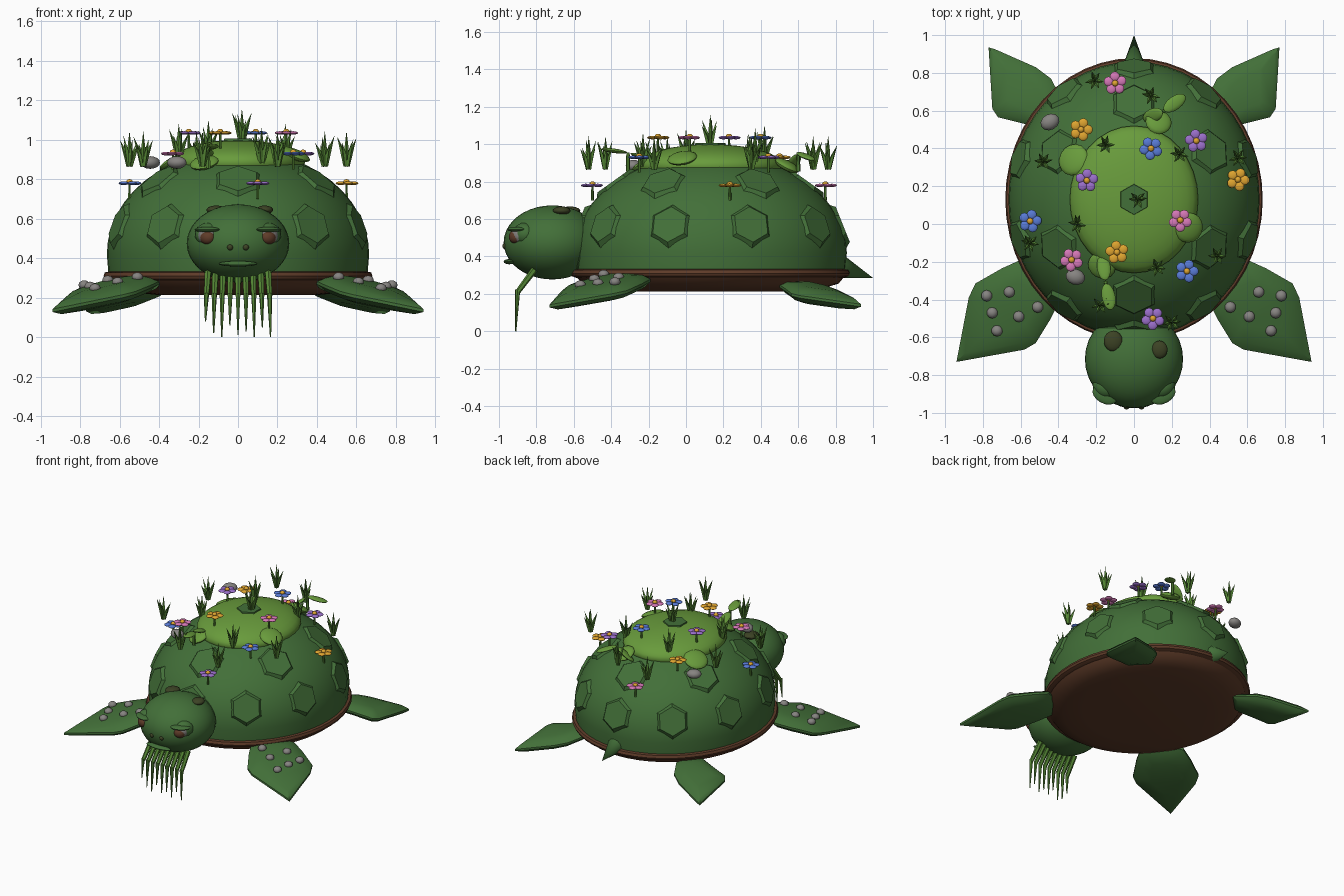
import bpy, bmesh, math, random
from mathutils import Vector, Matrix

random.seed(4)
if "Cube" in bpy.data.objects:
    bpy.data.objects.remove(bpy.data.objects["Cube"])


def material(name, *rgb):
    m = bpy.data.materials.new(name)
    m.use_nodes = True
    m.diffuse_color = (*rgb, 1)
    m.node_tree.nodes["Principled BSDF"].inputs["Base Color"].default_value = (*rgb, 1)
    return m


green = material("shell green", .055, .16, .04)
moss = material("moss green", .14, .33, .045)
grass = material("grass green", .09, .24, .035)
brown = material("earth brown", .115, .045, .022)
stone = material("stone grey", .24, .23, .22)
olive = material("dark olive", .045, .055, .018)
yellow = material("petal yellow", .75, .38, .03)
pink = material("petal pink", .68, .19, .48)
blue = material("petal blue", .1, .2, .68)
purple = material("petal purple", .33, .16, .6)


class Part:
    """Collects shapes in one mesh, each with its own material."""
    def __init__(self, name):
        self.name, self.bm, self.mats = name, bmesh.new(), []

    def paint(self, mat, old):
        if mat not in self.mats:
            self.mats.append(mat)
        for f in self.bm.faces:
            if f not in old:
                f.material_index = self.mats.index(mat)

    def ball(self, mat, loc, size, rot=None, u=16, v=10):
        old = set(self.bm.faces)
        m = Matrix.Translation(loc) @ (rot or Matrix()) @ Matrix.Diagonal((*size, 1))
        bmesh.ops.create_uvsphere(self.bm, u_segments=u, v_segments=v, radius=1, matrix=m)
        self.paint(mat, old)

    def cone(self, mat, a, b, r1, r2=0, n=6):
        old = set(self.bm.faces)
        a, b = Vector(a), Vector(b)
        rot = (b - a).to_track_quat('Z', 'Y').to_matrix().to_4x4()
        bmesh.ops.create_cone(self.bm, cap_ends=True, segments=n, radius1=r1, radius2=r2,
                              depth=(b - a).length,
                              matrix=Matrix.Translation((a + b) / 2) @ rot)
        self.paint(mat, old)

    def lathe(self, mat, profile, n=48):
        # Elliptical rings about the shell axis, closed at both ends
        old = set(self.bm.faces)
        rings = [[self.bm.verts.new((CX * r * math.cos(t), CY + RY * r * math.sin(t), z))
                  for t in (math.tau * i / n for i in range(n))] for r, z in profile]
        for a, b in zip(rings, rings[1:]):
            for i in range(n):
                j = (i + 1) % n
                self.bm.faces.new((a[i], a[j], b[j], b[i]))
        self.bm.faces.new(rings[0][::-1])
        self.bm.faces.new(rings[-1])
        self.paint(mat, old)

    def finish(self, angle=40):
        bmesh.ops.recalc_face_normals(self.bm, faces=self.bm.faces)
        me = bpy.data.meshes.new(self.name)
        self.bm.to_mesh(me)
        self.bm.free()
        for m in self.mats:
            me.materials.append(m)
        ob = bpy.data.objects.new(self.name, me)
        bpy.context.collection.objects.link(ob)
        bpy.ops.object.select_all(action='DESELECT')
        ob.select_set(True)
        bpy.context.view_layer.objects.active = ob
        bpy.ops.object.shade_smooth_by_angle(angle=math.radians(angle))
        return ob


# Shell ellipsoid: half width, half length, height, centre
CX, RY, RZ, CY, CZ = .665, .73, .53, .13, .42


def surface(x, y):
    """Point on top of the shell or its moss cap, with the shell normal."""
    def dome(a, b, c, z):
        return z + c * math.sqrt(max(0, 1 - (x / a) ** 2 - ((y - CY) / b) ** 2))
    z = dome(CX, RY, RZ, CZ)
    p = Vector((x, y, max(z, dome(.34, .39, .115, .885))))
    return p, Vector((x / CX**2, (y - CY) / RY**2, (z - CZ) / RZ**2)).normalized()


def facing(n):
    return n.to_track_quat('Z', 'Y').to_matrix().to_4x4()


# Shell dome with low hexagonal scutes
shell = Part("shell")
arc = [math.pi / 2 * i / 12 for i in range(12)]
shell.lathe(green, [(.985, .3)] + [(math.cos(t), CZ + RZ * math.sin(t)) for t in arc])
for count, r, size in ((6, .7, .15), (10, .96, .14)):
    for i in range(count):
        t = math.tau * (i + .5) / count
        p, n = surface(CX * r * math.cos(t), CY + RY * r * math.sin(t))
        p.z = CZ + RZ * math.sqrt(1 - r * r)
        shell.cone(green, p - n * .04, p + n * .008, size, size * .72)
shell.cone(green, (0, CY, .95), (0, CY, 1.006), .09, .08)
shell.finish(30)

rim = Part("shell_rim")
rim.lathe(brown, [(.98, .285), (1.015, .295), (1.025, .31), (1.015, .328), (.97, .335)])
rim.finish()
belly = Part("belly")
belly.lathe(brown, [(.6, .213), (.82, .228), (.94, .255), (.99, .3)])
belly.finish()

# Moss cap and patches
cap = Part("moss_cap")
cap.ball(moss, (0, CY, .885), (.34, .39, .115), u=32, v=16)
for x, y, r in ((-.32, .34, .085), (.13, .54, .07), (-.17, -.22, .075), (.29, -.02, .08)):
    p, n = surface(x, y)
    cap.ball(moss, p, (r, r, .025), facing(n))
cap.finish()

# Head and face
head = Part("head")
head.ball(green, (0, -.715, .475), (.26, .26, .198), u=32, v=20)
head.ball(green, (0, -.52, .46), (.21, .25, .17), u=24, v=14)
head.ball(green, (0, -.945, .372), (.1, .03, .014))
for s, x, y, r in ((-1, .11, -.62, .05), (1, .135, -.665, .043)):
    head.ball(olive, (s * x, y, .645), (r, r * 1.1, .022))
head.finish()
eyes = Part("eyes")
for s in (-1, 1):
    turn = Matrix.Rotation(s * .5, 4, 'Z')
    eyes.ball(green, (s * .15, -.865, .52), (.072, .06, .06), turn)
    eyes.ball(stone, (s * .155, -.895, .515), (.052, .04, .045), turn)
    eyes.ball(brown, (s * .155, -.915, .505), (.04, .03, .035), turn)
    eyes.ball(green, (s * .155, -.905, .545), (.07, .045, .014), turn)
    eyes.ball(olive, (s * .04, -.968, .455), (.015, .014, .015))
eyes.finish()

# Hanging beard of bent strands
beard = Part("beard")
for i in range(9):
    x = (i - 4) * .04
    end = (.08, .02, 0, .06, .01, .03, 0, .05, 0)[i]
    knee = Vector((x, -.9, .21))
    beard.cone(grass, (x * .95, -.81, .33), knee, .018, .014)
    beard.cone(grass, knee + Vector((0, 0, .012)), (x * 1.03, -.91, end), .014, .003)
beard.finish()


# Flippers: lens-shaped slabs over an outline, on a sloping plane
def flipper(name, side, outline, plane, thick):
    part = Part(name)
    bm = part.bm
    cx, cy = (sum(c) / len(outline) for c in zip(*outline))

    def ring(k, h):
        pts = [(cx + (x - cx) * k, cy + (y - cy) * k) for x, y in outline]
        return [bm.verts.new((side * x, y, plane(x, y) + h * thick)) for x, y in pts]
    rings = [ring(.5, -1), ring(.85, -.65), ring(1, -.15), ring(1, .15), ring(.85, .65), ring(.5, 1)]
    for a, b in zip(rings, rings[1:]):
        for i in range(len(a)):
            bm.faces.new((a[i - 1], a[i], b[i], b[i - 1]))
    bm.faces.new(rings[0])
    bm.faces.new(rings[-1])
    part.paint(green, set())
    return part


def front_plane(x, y):
    return .406 - .18 * x + .14 * y


def back_plane(x, y):
    return .383 - .158 * x - .132 * y


FRONT = [(.94, -.73), (.58, -.665), (.52, -.63), (.44, -.5), (.38, -.38), (.48, -.24),
         (.6, -.19), (.7, -.235), (.84, -.315), (.875, -.39)]
BACK = [(.77, .935), (.735, .925), (.52, .83), (.44, .77), (.36, .62), (.48, .5),
        (.58, .53), (.72, .565), (.75, .61)]
PEBBLES = [(.51, -.44), (.66, -.36), (.78, -.38), (.61, -.49), (.75, -.47), (.725, -.565)]
for side, word in ((1, "left"), (-1, "right")):
    flipper("front_flipper_" + word, side, FRONT, front_plane, .05).finish()
    flipper("back_flipper_" + word, side, BACK, back_plane, .045).finish()
    pebbles = Part("flipper_pebbles_" + word)
    for x, y in PEBBLES:
        pebbles.ball(stone, (side * x, y, front_plane(x, y) + .052), (.03, .03, .024), u=10, v=6)
    pebbles.finish()

tail = Part("tail")
tail.cone(green, (0, .78, .36), (0, 1, .285), .08, n=12)
tail.finish()

# Flowers: colour, place, height of the bloom
FLOWERS = [(purple, -.25, .23, 1.035), (yellow, -.09, -.15, 1.035), (blue, .09, .4, 1.035),
           (pink, .245, .02, 1.035), (pink, -.33, -.19, .93), (blue, .28, -.25, .93),
           (purple, .33, .44, .93), (yellow, -.28, .5, .93), (blue, -.55, .015, .78),
           (purple, .1, -.5, .78), (yellow, .55, .235, .78), (pink, -.1, .745, .78)]
flowers = Part("flowers")
for mat, x, y, z in FLOWERS:
    flowers.cone(grass, (x, y, min(z - .08, surface(x, y)[0].z - .02)), (x, y, z), .008, .006)
    for i in range(5):
        t = math.tau * i / 5 + x * 9
        flowers.ball(mat, (x + .036 * math.cos(t), y + .036 * math.sin(t), z), (.026, .026, .009), u=10, v=6)
    flowers.ball(yellow, (x, y, z + .008), (.017, .017, .013), u=10, v=6)
flowers.finish()

# Grass tufts
TUFTS = [(-.21, .76), (.09, .68), (.55, .35), (-.48, .33), (-.15, .42), (.24, .37), (.02, .13),
         (-.3, 0), (-.55, -.1), (.44, -.17), (.12, -.23), (-.18, -.43), (.2, -.52)]
tufts = Part("grass_tufts")
for x, y in TUFTS:
    p = surface(x, y)[0] - Vector((0, 0, .02))
    for i in range(7):
        t = math.tau * i / 6 + random.uniform(-.3, .3)
        out = Vector((math.cos(t), math.sin(t), 0)) * (0 if i == 6 else 1)
        h = random.uniform(.11, .16) if i < 6 else .18
        mid = p + out * .022 + Vector((0, 0, h * .5))
        tufts.cone(grass, p + out * .008, mid, .008, .011, 4)
        tufts.cone(grass, mid, p + out * .05 + Vector((0, 0, h)), .011, n=4)
tufts.finish()

# Two-leaf sprouts: root, then leaf centres
sprouts = Part("sprouts")
for root, leaves in (((.16, .6), ((.1, .575, .9), (.215, .64, .935))),
                     ((-.15, -.31), ((-.16, -.23, .93), (-.135, -.385, .965)))):
    base = surface(*root)[0]
    top = base + Vector((0, 0, .07))
    sprouts.cone(grass, base - Vector((0, 0, .03)), top, .012, .009)
    for leaf in leaves:
        away = Vector(leaf) - top
        sprouts.ball(moss, leaf, (.036, .012, .072), away.to_track_quat('Z', 'Y').to_matrix().to_4x4()
                     @ Matrix.Rotation(0, 4, 'Z'), u=12, v=8)
sprouts.finish()

# Loose rocks on the shell
rocks = Part("shell_rocks")
for x, y, turn in ((-.445, .54, .5), (-.31, -.28, -.3)):
    p, n = surface(x, y)
    rocks.ball(stone, p, (.052, .042, .032), Matrix.Rotation(turn, 4, 'Z'), u=12, v=8)
rocks.finish()
